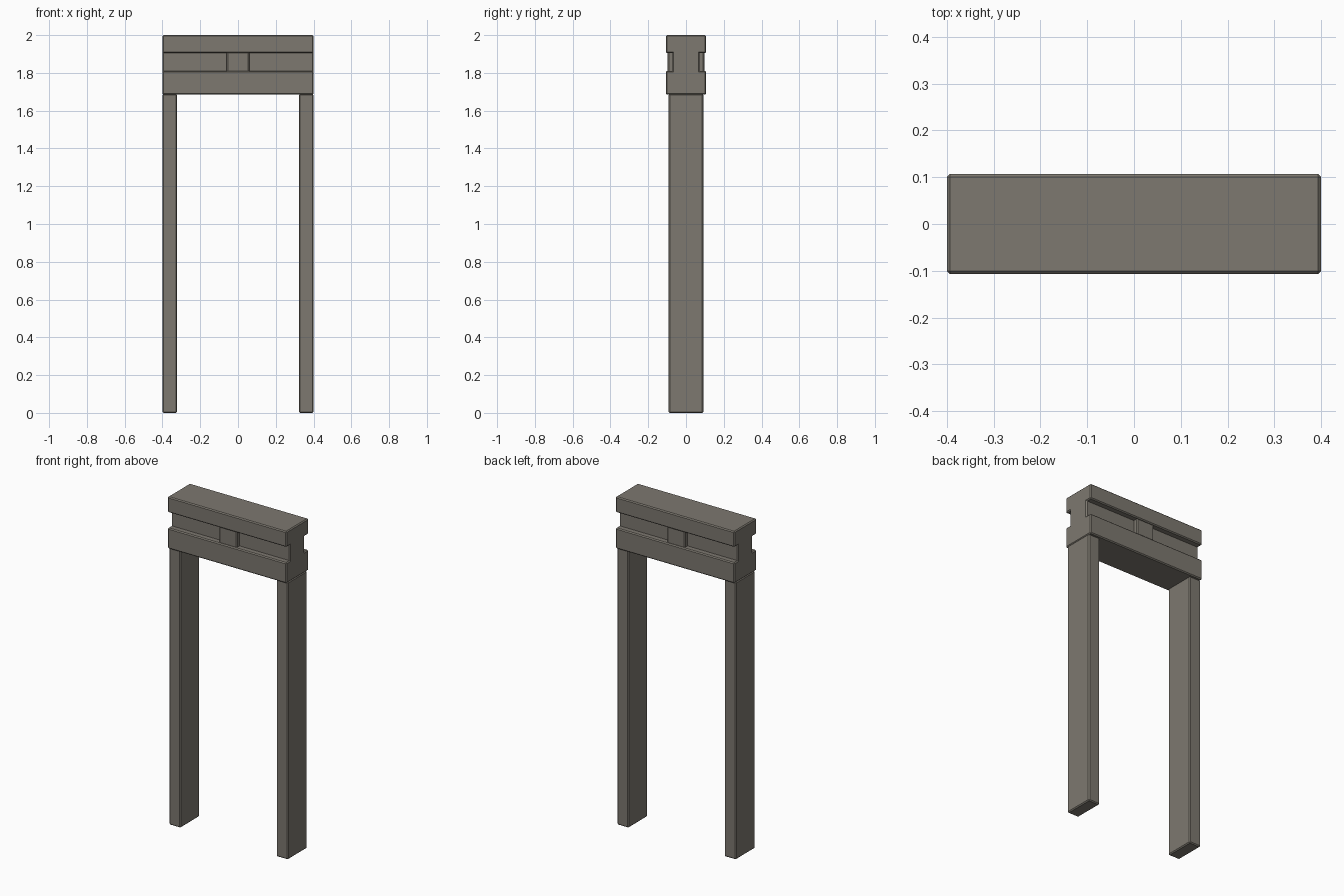
import bpy, bmesh

if "Cube" in bpy.data.objects:
    bpy.data.objects.remove(bpy.data.objects["Cube"])

BEVEL = 0.006

stone = bpy.data.materials.new("weathered grey stone")
stone.diffuse_color = (0.205, 0.188, 0.16, 1.0)
stone.use_nodes = True
stone.node_tree.nodes["Principled BSDF"].inputs["Base Color"].default_value = stone.diffuse_color


def finish(bm, name):
    """Chamfer the outward edges only, then make the object."""
    bmesh.ops.recalc_face_normals(bm, faces=bm.faces)
    edges = [e for e in bm.edges if e.calc_face_angle_signed(0) > 0.5]
    bmesh.ops.bevel(bm, geom=edges, offset=BEVEL, offset_type='OFFSET',
                    segments=1, profile=0.5, affect='EDGES')
    bmesh.ops.recalc_face_normals(bm, faces=bm.faces)
    mesh = bpy.data.meshes.new(name)
    bm.to_mesh(mesh)
    bm.free()
    mesh.materials.append(stone)
    obj = bpy.data.objects.new(name, mesh)
    bpy.context.collection.objects.link(obj)
    return obj


def box(name, lo, hi):
    bm = bmesh.new()
    bmesh.ops.create_cube(bm, size=1.0)
    for v in bm.verts:
        v.co = [lo[i] + (v.co[i] + 0.5) * (hi[i] - lo[i]) for i in range(3)]
    return finish(bm, name)


# Two upright posts
for name, x0, x1 in (("left_post", -0.4, -0.322), ("right_post", 0.322, 0.4)):
    box(name, (x0, -0.092, 0.0), (x1, 0.092, 1.688))

# Lintel: one grooved profile swept along x
half = [(0.107, 1.685), (0.107, 1.81), (0.071, 1.81),
        (0.071, 1.905), (0.107, 1.905), (0.107, 2.0)]
profile = half + [(-y, z) for y, z in reversed(half)]
bm = bmesh.new()
cap = bm.faces.new([bm.verts.new((-0.4, y, z)) for y, z in profile])
swept = bmesh.ops.extrude_face_region(bm, geom=[cap], use_keep_orig=True)
for v in swept["geom"]:
    if isinstance(v, bmesh.types.BMVert):
        v.co.x = 0.4
finish(bm, "grooved_lintel")

# Small block in the middle of each groove
for name, y0, y1 in (("front_groove_block", -0.097, -0.06),
                     ("back_groove_block", 0.06, 0.097)):
    box(name, (-0.06, y0, 1.803), (0.06, y1, 1.912))
